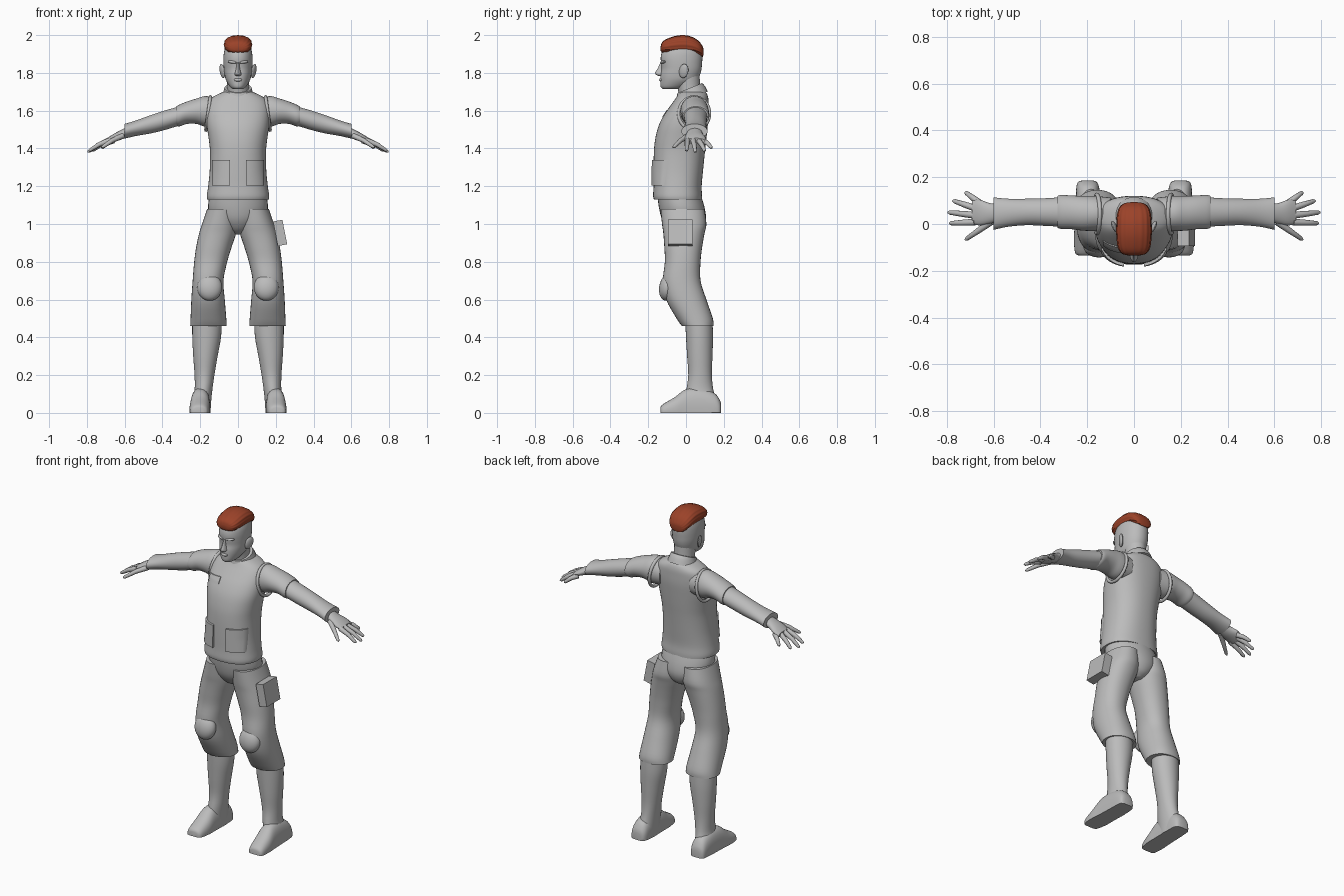
import bpy, bmesh, math
from mathutils import Matrix, Vector

if "Cube" in bpy.data.objects:
    bpy.data.objects.remove(bpy.data.objects["Cube"])


def material(name, rgb):
    m = bpy.data.materials.new(name)
    m.diffuse_color = (*rgb, 1)
    m.use_nodes = True
    m.node_tree.nodes["Principled BSDF"].inputs["Base Color"].default_value = m.diffuse_color
    return m


GREY = material("plain_grey", (0.5, 0.5, 0.5))
RED = material("rust_red", (0.33, 0.055, 0.022))


def finish(name, bm, mat=GREY, mirror=False, angle=40):
    bmesh.ops.recalc_face_normals(bm, faces=bm.faces)
    me = bpy.data.meshes.new(name)
    bm.to_mesh(me)
    bm.free()
    for p in me.polygons:
        p.use_smooth = True
    me.set_sharp_from_angle(angle=math.radians(angle))
    me.materials.append(mat)
    ob = bpy.data.objects.new(name, me)
    bpy.context.collection.objects.link(ob)
    if mirror:
        ob.modifiers.new("mirror", "MIRROR").use_mirror_merge = False
    return ob


def spline(rows, steps):
    """Catmull-Rom blend between the given rows."""
    out = []
    for i in range(len(rows) - 1):
        a, b = rows[max(i - 1, 0)], rows[i]
        c, d = rows[i + 1], rows[min(i + 2, len(rows) - 1)]
        for s in range(steps):
            t = s / steps
            out.append([0.5 * (2*q + (r-p)*t + (2*p-5*q+4*r-w)*t*t + (3*q-p-3*r+w)*t**3)
                        for p, q, r, w in zip(a, b, c, d)])
    return out + [rows[-1]]


def loft(name, axis, rows, mirror=False, mat=GREY, n=32, e=2.0, steps=4, tilt=0, ridge=0):
    """Skin oval sections; a row is position, then min/max on both other axes."""
    bm = bmesh.new()
    rings = []
    for pos, a0, a1, b0, b1 in spline(rows, steps):
        ring = []
        for i in range(n):
            t = 2 * math.pi * i / n
            k = 1 + ridge * math.cos(t * n / 4)
            c, s = math.cos(t), math.sin(t)
            a = (a0+a1)/2 + (a1-a0)/2 * k * math.copysign(abs(c)**(2/e), c)
            b = (b0+b1)/2 + (b1-b0)/2 * k * math.copysign(abs(s)**(2/e), s)
            co = {"x": (pos, a, b), "y": (a, pos, b), "z": (a, b, pos + tilt*b)}[axis]
            ring.append(bm.verts.new((co[0], co[1], max(co[2], 0))))
        rings.append(ring)
    for r, q in zip(rings, rings[1:]):
        for i in range(n):
            j = (i + 1) % n
            bm.faces.new((r[i], r[j], q[j], q[i]))
    bm.faces.new(rings[0])
    bm.faces.new(rings[-1])
    return finish(name, bm, mat, mirror)


def centred(rows):
    return [(p, -w, w, b0, b1) for p, w, b0, b1 in rows]


def ball(name, loc, size, rot=(0, 0, 0), mirror=True):
    bm = bmesh.new()
    m = Matrix.Translation(loc)
    for ang, ax in zip(rot, "XYZ"):
        m = m @ Matrix.Rotation(math.radians(ang), 4, ax)
    bmesh.ops.create_uvsphere(bm, u_segments=24, v_segments=14, radius=1,
                              matrix=m @ Matrix.Diagonal((*size, 1)))
    return finish(name, bm, mirror=mirror)


def tube(name, pts, radii, cyclic=False):
    cu = bpy.data.curves.new(name, "CURVE")
    cu.dimensions = "3D"
    cu.bevel_depth, cu.bevel_resolution, cu.use_fill_caps = 1, 3, True
    sp = cu.splines.new("POLY")
    sp.points.add(len(pts) - 1)
    for p, co, r in zip(sp.points, pts, radii):
        p.co, p.radius = (*co, 1), r
    sp.use_cyclic_u = cyclic
    cu.materials.append(GREY)
    ob = bpy.data.objects.new(name, cu)
    bpy.context.collection.objects.link(ob)
    ob.modifiers.new("mirror", "MIRROR").use_mirror_merge = False


# Vest body: height, half width, front, back
VEST = [(1.13, .163, -.17, .085), (1.15, .165, -.174, .085), (1.2, .158, -.172, .083),
        (1.28, .15, -.172, .09), (1.38, .148, -.17, .10), (1.45, .155, -.163, .108),
        (1.52, .165, -.145, .115), (1.58, .168, -.115, .12), (1.63, .163, -.08, .12),
        (1.665, .143, -.055, .118), (1.69, .10, -.04, .11), (1.705, .06, -.03, .095)]
VE = 2.3
loft("vest", "z", centred(VEST), e=VE, n=48)


def vest_front(x, z):
    for a, b in zip(VEST, VEST[1:]):
        if a[0] <= z <= b[0]:
            t = (z - a[0]) / (b[0] - a[0])
            w, f, k = (p + (q - p) * t for p, q in zip(a[1:], b[1:]))
            u = min(abs(x) / w, 1)
            return (f + k) / 2 - (k - f) / 2 * (1 - u**VE) ** (1 / VE)


def patch(name, x0, x1, z0, z1, thick, slant=0, mirror=False):
    """Raised panel that follows the vest front."""
    bm = bmesh.new()
    n = 10
    grid = []
    for i in range(n + 1):
        row = []
        for j in range(n + 1):
            x = x0 + (x1 - x0) * i / n
            z = z0 + (z1 - z0) * j / n + slant * (x - x0)
            y = vest_front(x, z)
            row.append((bm.verts.new((x, y + .01, z)), bm.verts.new((x, y - thick, z))))
        grid.append(row)
    for i in range(n):
        for j in range(n):
            q = [grid[i][j], grid[i+1][j], grid[i+1][j+1], grid[i][j+1]]
            bm.faces.new([v[0] for v in q])
            bm.faces.new([v[1] for v in q])
    for k in range(n):
        for a, b in ((grid[k][0], grid[k+1][0]), (grid[k][n], grid[k+1][n]),
                     (grid[0][k], grid[0][k+1]), (grid[n][k], grid[n][k+1])):
            bm.faces.new((a[0], b[0], b[1], a[1]))
    finish(name, bm, mirror=mirror)


patch("vest_pocket", .042, .138, 1.205, 1.34, .013, mirror=True)
patch("chest_patch", -.132, -.045, 1.557, 1.595, .006, slant=.1)

# Armhole rims
loop = [2 * math.pi * i / 32 for i in range(32)]
tube("armhole_rim", [(.158 - .012 * math.sin(t), .043 + .082 * math.cos(t),
                      1.585 + .088 * math.sin(t)) for t in loop], [.009] * 32, True)

# Collar and neck
loft("collar", "z", centred([(1.655, .088, -.06, .115), (1.69, .077, -.05, .10),
                             (1.712, .072, -.045, .085)]), tilt=.4)
loft("neck", "z", centred([(1.66, .06, -.035, .085), (1.72, .057, -.045, .075),
                           (1.80, .06, -.07, .072)]))

# Head, nose, lips, brows, ears
loft("head", "z", centred([(1.714, .026, -.122, -.04), (1.727, .043, -.134, 0),
                           (1.76, .063, -.136, .058), (1.79, .071, -.135, .074),
                           (1.82, .075, -.13, .082), (1.85, .077, -.132, .085),
                           (1.88, .077, -.134, .087), (1.91, .074, -.128, .086),
                           (1.94, .065, -.11, .08), (1.965, .045, -.08, .055),
                           (1.975, .015, -.03, .015)]), e=2.1)
loft("nose", "z", centred([(1.784, .012, -.148, -.10), (1.792, .018, -.16, -.10),
                           (1.803, .015, -.163, -.10), (1.825, .010, -.149, -.10),
                           (1.855, .008, -.136, -.10)]), n=16)
ball("lips", (0, -.132, 1.763), (.022, .010, .009), mirror=False)
ball("brow", (.03, -.121, 1.857), (.026, .012, .008), (0, -8, 22))
ball("ear", (.083, -.012, 1.81), (.010, .026, .038), (-12, 12, -22))

# Swept hair with combed ridges
loft("hair", "y", centred([(-.134, .025, 1.918, 1.94), (-.126, .052, 1.908, 1.962),
                           (-.10, .068, 1.902, 1.98), (-.05, .074, 1.9, 1.996),
                           (0, .074, 1.9, 1.998), (.04, .071, 1.898, 1.986),
                           (.07, .062, 1.89, 1.966), (.088, .042, 1.885, 1.94),
                           (.093, .015, 1.90, 1.925)]),
     mat=RED, n=64, ridge=.02, e=2.3)

# Sleeves and forearms: x, back/front, bottom/top
loft("sleeve", "x", [(.10, -.03, .113, 1.52, 1.665), (.17, -.03, .12, 1.515, 1.677),
                     (.22, -.028, .12, 1.53, 1.664), (.27, -.022, .122, 1.53, 1.648),
                     (.31, -.021, .124, 1.517, 1.632), (.328, -.016, .12, 1.52, 1.622)], True)
loft("forearm_sleeve", "x", [(.30, -.012, .115, 1.525, 1.625), (.38, -.008, .11, 1.5, 1.603),
                             (.46, -.005, .108, 1.48, 1.577), (.54, -.012, .108, 1.466, 1.548),
                             (.60, -.025, .114, 1.452, 1.53)], True)

# Hands
loft("palm", "x", [(.585, .01, .085, 1.46, 1.515), (.62, 0, .09, 1.446, 1.497),
                   (.66, -.006, .104, 1.434, 1.476), (.692, 0, .10, 1.424, 1.455)], True, n=20)
FINGERS = {"index_finger": ((.68, .008, 1.443), (.79, .003, 1.388)),
           "middle_finger": ((.685, .038, 1.443), (.796, .05, 1.381)),
           "ring_finger": ((.68, .068, 1.441), (.775, .10, 1.386)),
           "little_finger": ((.66, .09, 1.441), (.722, .137, 1.403)),
           "thumb": ((.61, .01, 1.467), (.722, -.068, 1.405))}
for name, (a, b) in FINGERS.items():
    a, b = Vector(a), Vector(b)
    mid = a.lerp(b, .5) + Vector((0, 0, .006))
    tube(name, [a, mid, a.lerp(b, .93), b], [.015, .0125, .009, .004])

# Trousers
loft("hips", "z", centred([(.945, .03, -.05, .05), (.97, .08, -.09, .085),
                           (1.02, .135, -.125, .105), (1.08, .158, -.142, .10),
                           (1.15, .152, -.152, .08)]))
loft("trouser_leg", "z", [(.46, .06, .253, -.022, .145), (.50, .062, .251, -.05, .142),
                          (.60, .07, .247, -.105, .108), (.70, .077, .24, -.122, .077),
                          (.80, .057, .232, -.112, .077), (.88, .033, .221, -.115, .086),
                          (.95, .01, .206, -.12, .098), (1.0, .004, .19, -.127, .108),
                          (1.08, .005, .163, -.135, .098)], True, e=2.2)
ball("knee_pad", (.15, -.098, .665), (.066, .044, .072), (-10, 0, 0))

# Thigh pouch on one side
bm = bmesh.new()
bmesh.ops.create_cube(bm, size=1, matrix=Matrix.Translation((.223, -.03, .953))
                      @ Matrix.Rotation(math.radians(-11), 4, "Y")
                      @ Matrix.Diagonal((.05, .13, .132, 1)))
finish("thigh_pouch", bm, angle=20)

# Boots
loft("boot_shaft", "z", [(0, .145, .245, 0, .165), (.05, .143, .245, -.005, .165),
                         (.12, .136, .23, .002, .145), (.2, .125, .23, .012, .137),
                         (.3, .108, .237, .006, .14), (.40, .09, .242, 0, .143),
                         (.49, .086, .242, -.004, .14)], True)
loft("boot_foot", "y", [(-.135, .18, .235, -.02, .03), (-.122, .16, .252, -.035, .046),
                        (-.06, .148, .257, -.06, .083), (0, .147, .253, -.08, .125),
                        (.08, .146, .25, -.08, .13), (.15, .148, .247, -.06, .105),
                        (.178, .158, .24, -.04, .07), (.186, .175, .222, -.02, .045)],
     True, e=2.4)
